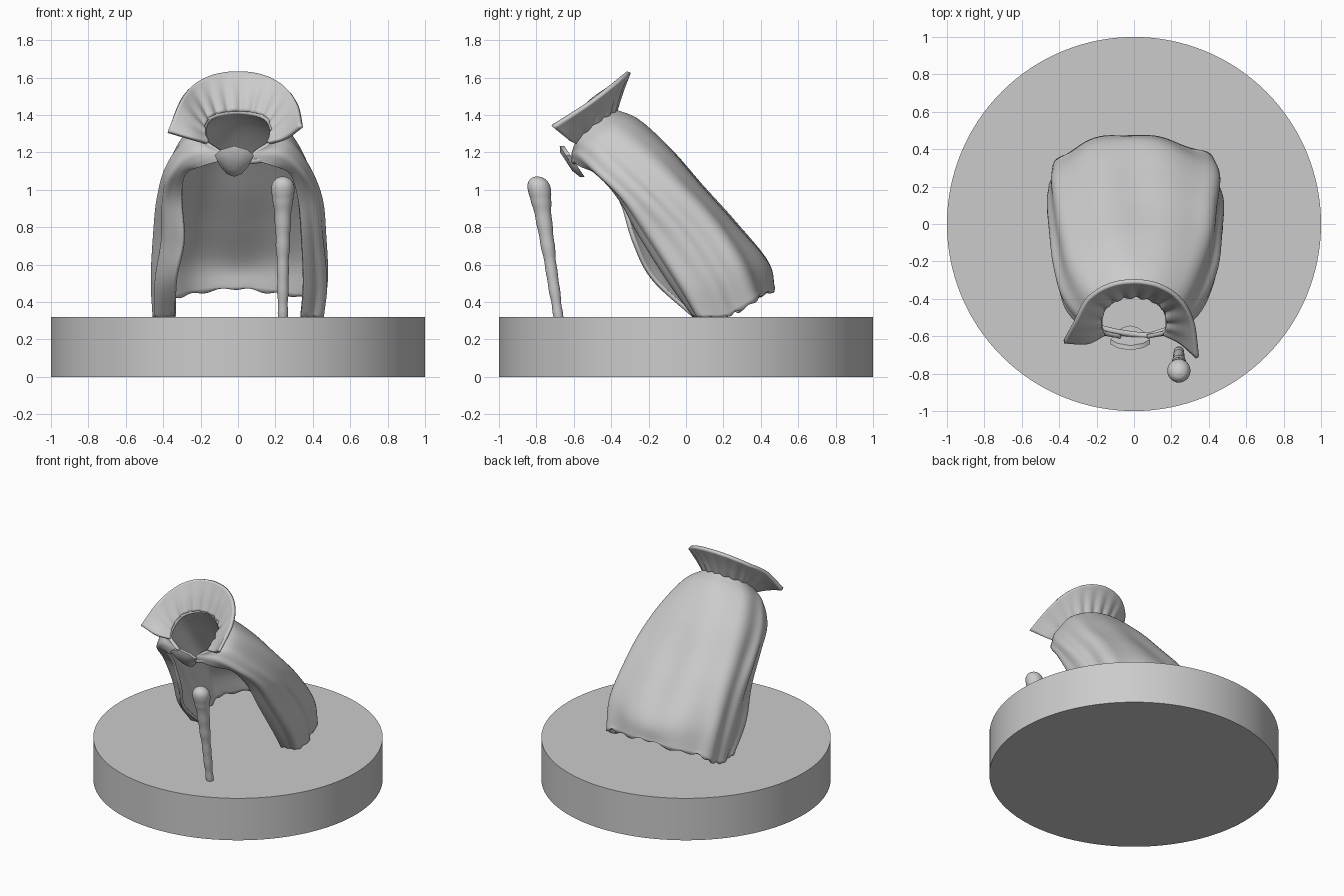
import bpy, bmesh, math
from mathutils import Vector

if "Cube" in bpy.data.objects:
    bpy.data.objects.remove(bpy.data.objects["Cube"])


def spline(pts, t):
    """Catmull-Rom through pts, t in 0..1."""
    n = len(pts) - 1
    i = min(int(t * n), n - 1)
    f = t * n - i
    b, c = pts[i], pts[i + 1]
    a = pts[i - 1] if i > 0 else b * 2 - c
    d = pts[i + 2] if i + 2 <= n else c * 2 - b
    return 0.5 * (2 * b + (c - a) * f + (2 * a - 5 * b + 4 * c - d) * f * f
                  + (3 * b - a - 3 * c + d) * f ** 3)


def finish(name, bm, angle=40):
    bmesh.ops.recalc_face_normals(bm, faces=bm.faces)
    me = bpy.data.meshes.new(name)
    bm.to_mesh(me)
    bm.free()
    ob = bpy.data.objects.new(name, me)
    bpy.context.collection.objects.link(ob)
    bpy.ops.object.select_all(action='DESELECT')
    ob.select_set(True)
    bpy.context.view_layer.objects.active = ob
    bpy.ops.object.shade_smooth_by_angle(angle=math.radians(angle))
    return ob


def loft_cloth(name, columns, nu, nv, thick, fold):
    """Surface through column paths; fold(u, v) pushes it along its normal."""
    bm = bmesh.new()
    grid = []
    for j in range(nv + 1):
        ring = [spline(c, j / nv) for c in columns]
        grid.append([bm.verts.new(spline(ring, i / nu)) for i in range(nu + 1)])
    for j in range(nv):
        for i in range(nu):
            bm.faces.new((grid[j][i], grid[j][i + 1], grid[j + 1][i + 1], grid[j + 1][i]))
    bm.normal_update()
    for v, n, a in [(grid[j][i], grid[j][i].normal.copy(), fold(i / nu, j / nv))
                    for j in range(nv + 1) for i in range(nu + 1)]:
        v.co += n * a
    ob = finish(name, bm)
    mod = ob.modifiers.new("thickness", 'SOLIDIFY')
    mod.thickness = thick
    mod.offset = 0
    return ob


def mirrored(half):
    """Half set of columns (last on the centre line) -> left to right set."""
    right = [[Vector(p) for p in c] for c in half]
    left = [[Vector((-p.x, p.y, p.z)) for p in c] for c in right]
    return left + right[-2::-1]


# round base
bm = bmesh.new()
bmesh.ops.create_cone(bm, cap_ends=True, segments=128, radius1=1, radius2=1, depth=0.32)
bmesh.ops.translate(bm, verts=bm.verts, vec=(0, 0, 0.16))
finish("round_base", bm)

# cape: paths from neck to hem, front edge first, centre back last
cape = mirrored([
    [(.07, -.60, 1.16), (.19, -.56, 1.13), (.28, -.47, 1.09), (.30, -.35, .95),
     (.32, -.24, .75), (.33, -.08, .5), (.335, .05, .32)],
    [(.08, -.60, 1.20), (.24, -.56, 1.19), (.35, -.46, 1.09), (.39, -.32, .95),
     (.41, -.18, .75), (.43, -.02, .5), (.43, .08, .32)],
    [(.17, -.57, 1.27), (.28, -.48, 1.25), (.37, -.34, 1.12), (.41, -.17, .95),
     (.43, 0, .76), (.44, .15, .53), (.43, .23, .325)],
    [(.15, -.45, 1.38), (.23, -.34, 1.33), (.30, -.17, 1.19), (.33, 0, 1.01),
     (.35, .16, .83), (.37, .30, .62), (.36, .38, .42)],
    [(0, -.38, 1.42), (0, -.25, 1.365), (0, -.07, 1.2), (0, .10, 1.0),
     (0, .27, .81), (0, .44, .61), (0, .47, .47)]])
# the left edge billows forward, the right side hangs a little wider
for col, amount in ((0, 1), (1, .5)):
    cape[col][4] += Vector((.03, -.04, -.02)) * amount
    cape[col][5] += Vector((.0, -.10, .03)) * amount
for col in cape[5:]:
    for p in col[3:6]:
        p.x += .02


def cape_fold(u, v):
    grow = min(1, v * 2) * (0.5 + 0.5 * v)
    edge = min(1, min(u, 1 - u) * 8)
    return grow * edge * (0.009 * math.sin(u * 58 + 1.5 * v)
                          + 0.007 * math.sin(u * 33 - 2 * v + 1))


cape_ob = loft_cloth("cape", cape, 140, 60, 0.022, cape_fold)
# ragged hem, kept above the base
nu = 140
for k, v in enumerate(cape_ob.data.vertices):
    if k // (nu + 1) == 60:
        v.co.z += 0.008 * math.sin(k * 0.9) + 0.006 * math.sin(k * 0.37)
    v.co.z = max(v.co.z, 0.32)

# flared collar: paths from neck to rim
collar = mirrored([
    [(.16, -.59, 1.25), (.25, -.635, 1.275), (.36, -.67, 1.325)],
    [(.18, -.53, 1.32), (.24, -.53, 1.38), (.315, -.525, 1.46)],
    [(.16, -.45, 1.38), (.20, -.43, 1.46), (.25, -.405, 1.55)],
    [(.09, -.40, 1.41), (.115, -.37, 1.51), (.14, -.33, 1.61)],
    [(0, -.385, 1.42), (0, -.35, 1.52), (0, -.305, 1.63)]])
collar[0][2] += Vector((-.015, .04, -.015))
collar[-1][2] += Vector((-.02, -.045, .015))
loft_cloth("collar", collar, 80, 14, 0.022,
           lambda u, v: 0.007 * math.sin(u * 70) * (1 - v) * min(1, min(u, 1 - u) * 8))

# neck cord
cu = bpy.data.curves.new("neck_cord", 'CURVE')
cu.dimensions = '3D'
cu.bevel_depth = 0.016
cu.use_fill_caps = True
sp = cu.splines.new('POLY')
cord = [Vector(p) for p in ((-.2, -.55, 1.18), (-.1, -.575, 1.17), (0, -.59, 1.155),
                            (.08, -.595, 1.155), (.18, -.565, 1.17))]
sp.points.add(20)
for i, p in enumerate(sp.points):
    p.co = (*spline(cord, i / 20), 1)
bpy.context.collection.objects.link(bpy.data.objects.new("neck_cord", cu))

# fan-shaped clasp, leaning forward at the top
fan = [(-.125, 1.185), (-.09, 1.215), (-.02, 1.235), (.05, 1.215), (.085, 1.185),
       (.055, 1.125), (.02, 1.085), (-.02, 1.07), (-.06, 1.085), (-.095, 1.125)]
bm = bmesh.new()
rings = []
for depth, s in ((.02, 1), (-.005, 1), (-.025, .6)):
    rings.append([bm.verts.new((-.02 + (x + .02) * s,
                                -.615 - (1.15 + (z - 1.15) * s - 1.15) * .65 + depth,
                                1.15 + (z - 1.15) * s)) for x, z in fan])
n = len(fan)
for a, b in zip(rings, rings[1:]):
    for i in range(n):
        bm.faces.new((a[i], a[(i + 1) % n], b[(i + 1) % n], b[i]))
bm.faces.new(rings[0])
bm.faces.new(rings[-1])
finish("clasp", bm, 50)

# walking stick: radius profile swept along a leaning axis
profile = [(.026, .32), (.027, .4), (.031, .5), (.031, .6), (.037, .7), (.041, .8),
           (.048, .9), (.058, .96), (.062, 1.01), (.054, 1.04), (.034, 1.062), (.006, 1.072)]
prof = [Vector((r, z, 0)) for r, z in profile]
bm = bmesh.new()
prev = None
for k in range(45):
    p = spline(prof, k / 44)
    wob = 0.0015 * math.sin(k * 1.3) if k < 30 else 0
    cy = -.682 - (p.y - .32) * .15
    ring = [bm.verts.new((.24 + (p.x + wob) * math.cos(a), cy + (p.x + wob) * math.sin(a), p.y))
            for a in (i * math.tau / 24 for i in range(24))]
    if prev:
        for i in range(24):
            bm.faces.new((prev[i], prev[(i + 1) % 24], ring[(i + 1) % 24], ring[i]))
    else:
        bm.faces.new(ring)
    prev = ring
bm.faces.new(prev)
finish("walking_stick", bm)
